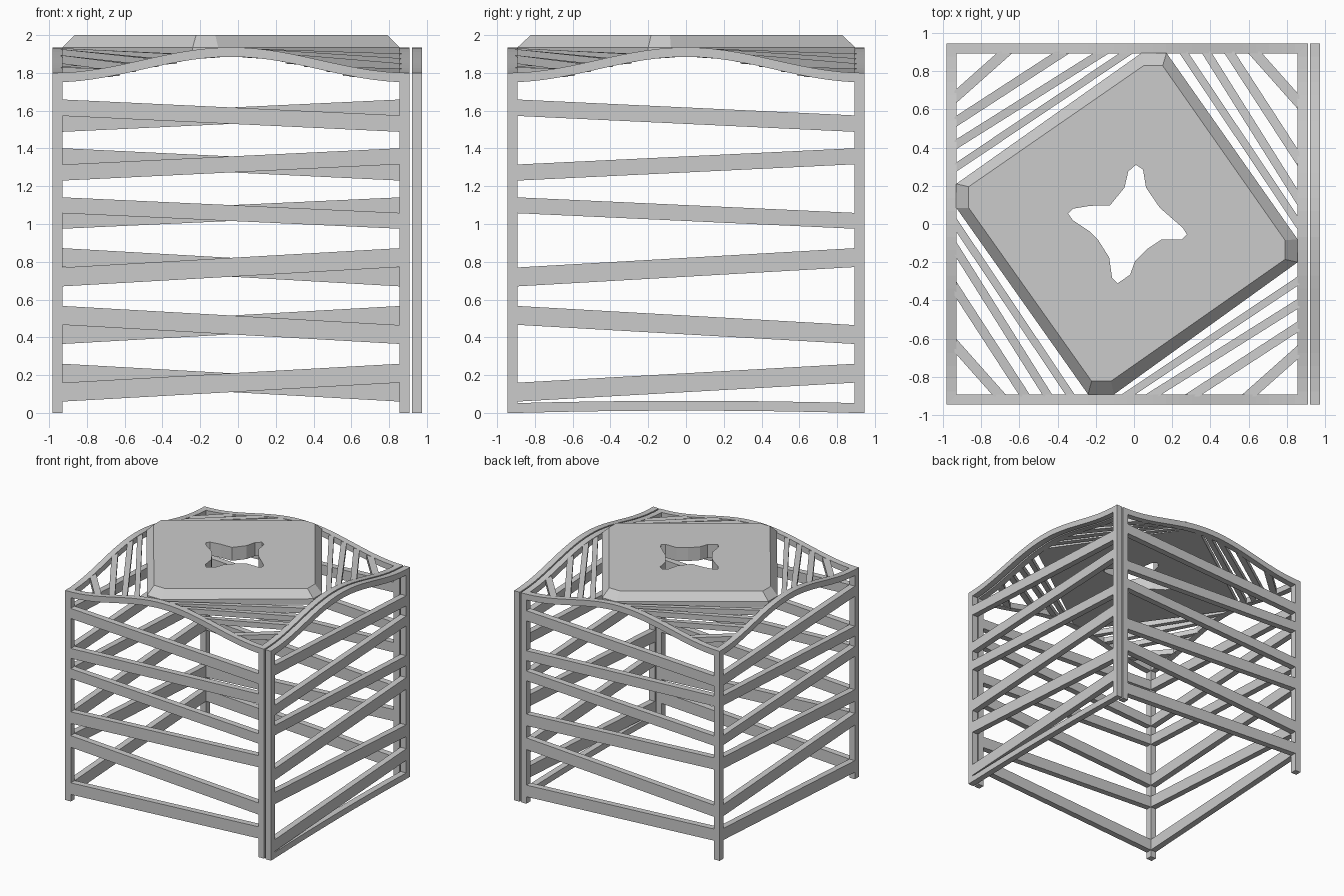
import bpy, bmesh, math
from mathutils import Vector

if "Cube" in bpy.data.objects:
    bpy.data.objects.remove(bpy.data.objects["Cube"])

grey = bpy.data.materials.new("plain grey")
grey.diffuse_color = (0.6, 0.6, 0.6, 1)
grey.use_nodes = True
grey.node_tree.nodes["Principled BSDF"].inputs["Base Color"].default_value = grey.diffuse_color

CX, H, T = -0.036, 0.945, 0.053      # cage centre x, half width, bar thickness
IN = H - T                           # inner half width


def finish(name, bm):
    bmesh.ops.recalc_face_normals(bm, faces=bm.faces)
    me = bpy.data.meshes.new(name)
    bm.to_mesh(me)
    bm.free()
    me.materials.append(grey)
    ob = bpy.data.objects.new(name, me)
    bpy.context.collection.objects.link(ob)
    return ob


def loft(bm, sections):
    """Closed tube through matching cross-sections, capped at both ends."""
    rings = [[bm.verts.new(p) for p in s] for s in sections]
    for a, b in zip(rings, rings[1:]):
        n = len(a)
        for i in range(n):
            bm.faces.new((a[i], a[(i + 1) % n], b[(i + 1) % n], b[i]))
    bm.faces.new(rings[0])
    bm.faces.new(rings[-1])


def crest(u):
    """Height of the wavy top rail along a side."""
    return 1.80 + 0.135 * 0.5 * (1 + math.cos(math.pi * u / H))


# Side mappings: u along the side, d inward depth, z height
front = lambda u, d, z: (CX + u, -H + d, z)
back = lambda u, d, z: (CX - u, H - d, z)
left = lambda u, d, z: (CX - H + d, u, z)
right = lambda u, d, z: (CX + H - d, u, z)
panel = lambda u, d, z: (0.974 - d, u, z)


def strip(name, side, low, high, us):
    """Bar along a side between two height functions."""
    bm = bmesh.new()
    loft(bm, [[side(u, 0, low(u)), side(u, T, low(u)),
               side(u, T, high(u)), side(u, 0, high(u))] for u in us])
    return finish(name, bm)


def post(name, side, u0):
    strip(name, side, lambda u: 0.0, lambda u: 1.79, (u0, u0 + T))


# Slats: lower height at start, at end, slat height
SLATS = [(1.572, 1.488, 0.087), (1.23, 1.316, 0.085), (1.057, 0.975, 0.084),
         (0.67, 0.772, 0.1), (0.466, 0.365, 0.1), (0.06, 0.16, 0.1)]
steps = [-H + 2 * H * i / 28 for i in range(29)]

for label, side in (("front", front), ("back", back), ("left", left),
                    ("right", right), ("door", panel)):
    # wavy top rail
    strip(label + "_top_rail", side, lambda u: crest(u) - 0.05, crest, steps)
    if label == "right":
        continue
    # sloping slats
    for i, (a, b, h) in enumerate(SLATS):
        low = lambda u: a + (b - a) * (u + IN) / (2 * IN)
        strip(f"{label}_slat_{i + 1}", side, low, lambda u: low(u) + h, (-IN, IN))

# corner posts of the cage and posts of the detached door panel
for label, side in (("left", left), ("right", right), ("door", panel)):
    post(label + "_front_post", side, -H)
    post(label + "_back_post", side, IN)

# slightly arched bottom bar of the door panel
arch = lambda u: 0.012 * (1 - (u / IN) ** 2)
strip("door_bottom_bar", panel, arch, lambda u: 0.052 + arch(u),
      [-IN + 2 * IN * i / 8 for i in range(9)])

# diagonal roof slats: long leg, short leg from each inner corner, half width
LEGS = [(0.90, 0.60, 0.02), (0.77, 0.48, 0.022), (0.56, 0.36, 0.024), (0.26, 0.23, 0.027)]
for c in range(4):
    ca, sa = round(math.cos(c * math.pi / 2)), round(math.sin(c * math.pi / 2))
    for i, (lo, sh, w) in enumerate(LEGS):
        # front left corner: long leg up the left side, short leg along the front
        p = Vector((-IN - 0.01, -IN + lo))
        q = Vector((-IN + sh, -IN - 0.01))
        direction = (q - p).normalized()
        du = w / abs(direction.x)       # spread measured along the left rail
        dv = w / abs(direction.y)       # spread measured along the front rail
        ends = []
        for e, off, u in ((p, Vector((0, du)), p.y), (q, Vector((dv, 0)), q.x)):
            z = crest(u) - 0.004
            sec = []
            for s, zz in ((-1, z - 0.045), (1, z - 0.045), (1, z), (-1, z)):
                v = e + off * s
                sec.append((CX + ca * v.x - sa * v.y, sa * v.x + ca * v.y, zz))
            ends.append(sec)
        bm = bmesh.new()
        loft(bm, ends)
        finish(f"roof_slat_{c + 1}_{i + 1}", bm)

# roof plate: turned square with cut corners, bevelled rim and star-shaped hole
OUTER = [(-0.93, 0.085), (-0.24, -0.892), (-0.105, -0.892), (0.856, -0.2),
         (0.856, -0.08), (0.17, 0.895), (0.04, 0.895), (-0.93, 0.21)]
INNER = [(-0.865, 0.085), (-0.222, -0.822), (-0.12, -0.822), (0.79, -0.185),
         (0.79, -0.085), (0.15, 0.828), (0.05, 0.828), (-0.865, 0.195)]
STAR = [(-0.345, 0.055), (-0.32, 0.08), (-0.23, 0.095), (-0.125, 0.098), (-0.05, 0.19),
        (-0.03, 0.275), (0.01, 0.31), (0.047, 0.285), (0.063, 0.19), (0.135, 0.085),
        (0.255, -0.02), (0.277, -0.055), (0.25, -0.08), (0.145, -0.08), (0.07, -0.13),
        (0.005, -0.195), (-0.02, -0.265), (-0.085, -0.31), (-0.115, -0.28),
        (-0.13, -0.175), (-0.19, -0.08), (-0.23, -0.04), (-0.32, 0.02)]
bm = bmesh.new()


def ring(pts, z):
    return [bm.verts.new((x, y, z)) for x, y in pts]


def bridge(a, b):
    for i in range(len(a)):
        j = (i + 1) % len(a)
        bm.faces.new((a[i], a[j], b[j], b[i]))


def ring_edges(r):
    return [bm.edges.get((r[i], r[(i + 1) % len(r)])) for i in range(len(r))]


base, rim, top = ring(OUTER, 1.885), ring(OUTER, 1.935), ring(INNER, 2.0)
hole_low, hole_top = ring(STAR, 1.885), ring(STAR, 2.0)
bridge(base, rim)
bridge(rim, top)
bridge(hole_low, hole_top)
for a, b in ((base, hole_low), (top, hole_top)):
    bmesh.ops.triangle_fill(bm, use_beauty=True, edges=ring_edges(a) + ring_edges(b))
finish("roof_plate", bm)
